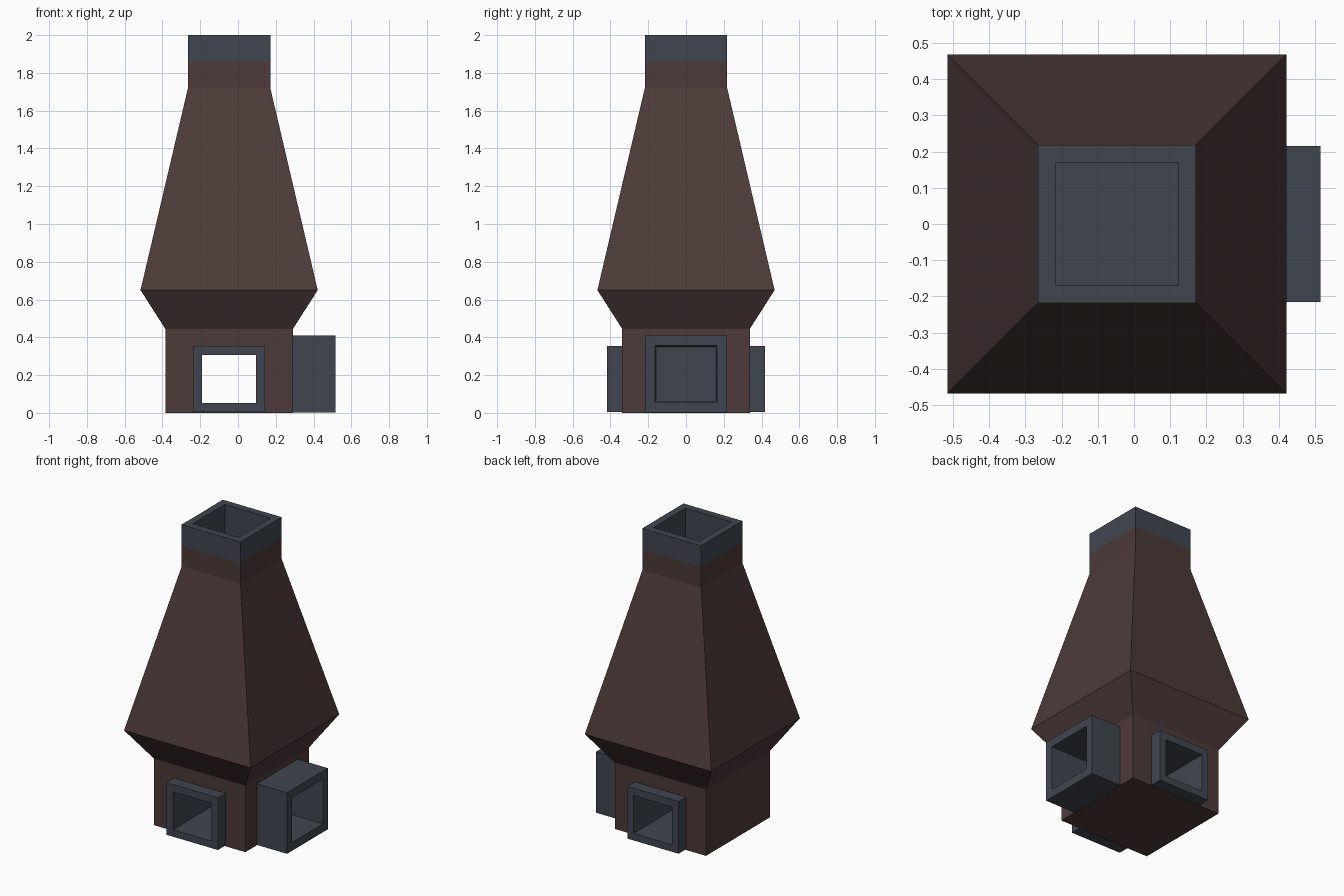
import bpy, bmesh

if "Cube" in bpy.data.objects:
    bpy.data.objects.remove(bpy.data.objects["Cube"])

CX = -0.047  # centre of the chimney body


def material(name, rgb):
    m = bpy.data.materials.new(name)
    m.diffuse_color = (*rgb, 1)
    m.use_nodes = True
    m.node_tree.nodes["Principled BSDF"].inputs["Base Color"].default_value = m.diffuse_color
    return m


BROWN = material("dark brown", (0.074, 0.043, 0.041))
SLATE = material("slate blue", (0.051, 0.062, 0.081))


def place(axis, d, u, v):
    """Point at distance d along axis; u, v span the cross-section."""
    return {"x": (d, u, v), "y": (u, d, v), "z": (u, v, d)}[axis]


def loft(name, mat, axis, rings, closed=False):
    """Rectangular rings (d, u0, u1, v0, v1) joined along an axis."""
    bm = bmesh.new()
    loops = []
    for d, u0, u1, v0, v1 in rings:
        corners = ((u0, v0), (u1, v0), (u1, v1), (u0, v1))
        loops.append([bm.verts.new(place(axis, d, u, v)) for u, v in corners])
    pairs = list(zip(loops, loops[1:]))
    if closed:
        pairs.append((loops[-1], loops[0]))
    else:
        bm.faces.new(loops[0])
        bm.faces.new(loops[-1])
    for a, b in pairs:
        for i in range(4):
            j = (i + 1) % 4
            bm.faces.new((a[i], a[j], b[j], b[i]))
    bmesh.ops.recalc_face_normals(bm, faces=bm.faces)
    mesh = bpy.data.meshes.new(name)
    bm.to_mesh(mesh)
    bm.free()
    mesh.materials.append(mat)
    ob = bpy.data.objects.new(name, mesh)
    bpy.context.collection.objects.link(ob)
    return ob


def square(z, h):
    return (z, CX - h, CX + h, -h, h)


# Flared brown body
body = loft("chimney_body", BROWN, "z", [square(z, h) for z, h in (
    (0, 0.338), (0.445, 0.338), (0.65, 0.469), (1.72, 0.218), (1.86, 0.218))])

# Openings cut through the body for the slate liners
cutters = [
    loft("tunnel_cutter", BROWN, "y",
         [(y, CX - 0.165, CX + 0.165, 0.025, 0.33) for y in (-0.5, 0.5)]),
    loft("duct_cutter", BROWN, "x",
         [(x, -0.19, 0.19, 0.03, 0.385) for x in (0.13, 0.6)]),
    loft("flue_cutter", BROWN, "z", [square(z, 0.19) for z in (1.45, 2.1)]),
]
bpy.context.view_layer.objects.active = body
for c in cutters:
    mod = body.modifiers.new(c.name, "BOOLEAN")
    mod.operation = "DIFFERENCE"
    mod.solver = "EXACT"
    mod.object = c
    bpy.ops.object.modifier_apply(modifier=mod.name)
for c in cutters:
    bpy.data.objects.remove(c)

# Slate flue rim with a recess
loft("flue_rim", SLATE, "z", [square(z, h) for z, h in (
    (1.48, 0.18), (1.86, 0.18), (1.86, 0.218),
    (2.0, 0.218), (2.0, 0.17), (1.5, 0.17))])

# Firebox tunnel running front to back
outer = (CX - 0.19, CX + 0.19, 0.005, 0.355)
inner = (CX - 0.1425, CX + 0.1425, 0.052, 0.306)
loft("firebox_tunnel", SLATE, "y", [
    (-0.417, *outer), (-0.417, *inner), (0.417, *inner), (0.417, *outer)], closed=True)

# Side duct with a blind recess
duct = (-0.216, 0.216, 0.002, 0.411)
loft("side_duct", SLATE, "x", [
    (0.146, *duct), (0.515, *duct),
    (0.515, -0.163, 0.163, 0.058, 0.357), (0.15, -0.156, 0.156, 0.064, 0.35)])
